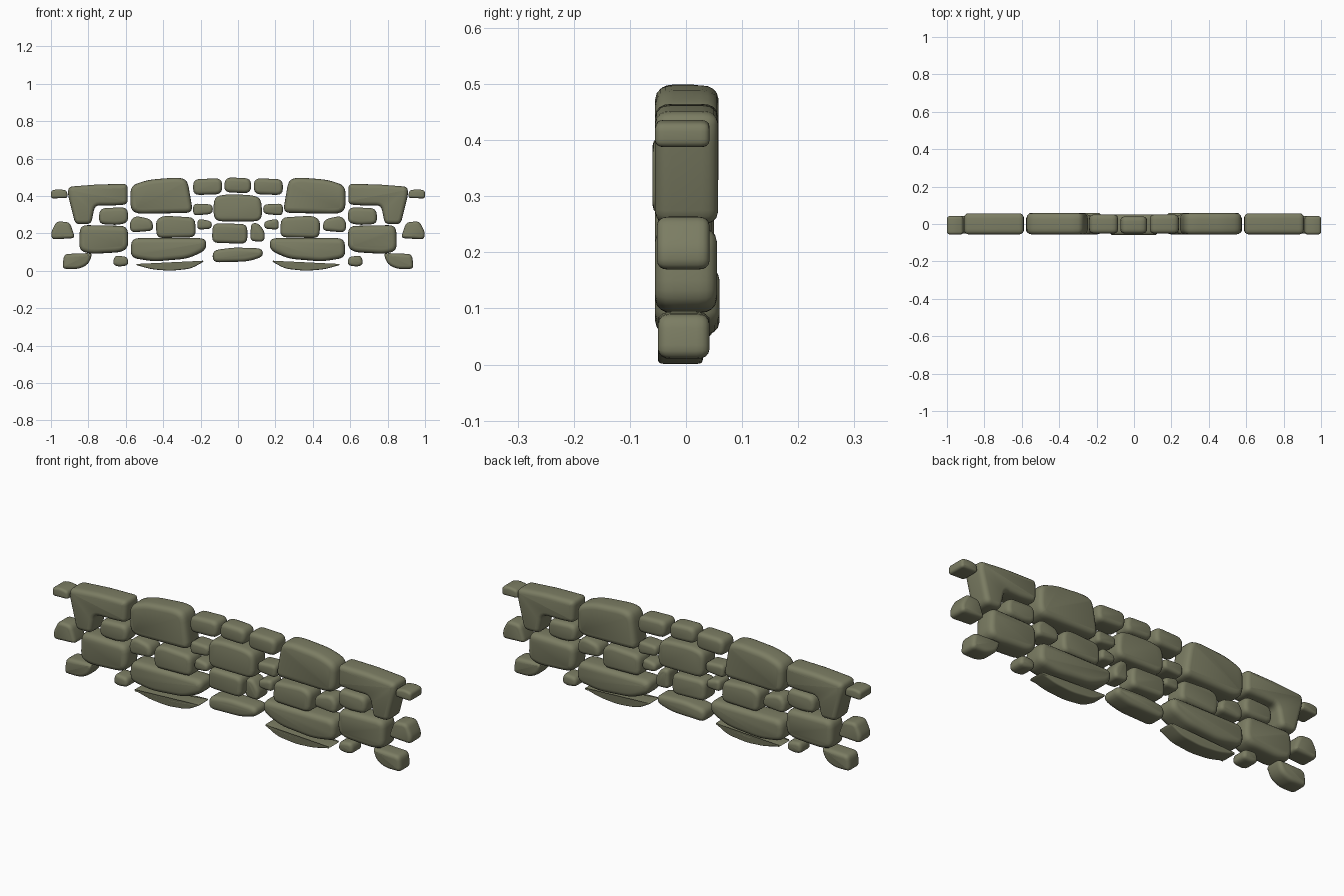
import bpy, bmesh
from mathutils import Vector

mat = bpy.data.materials.new("mossy_stone")
mat.diffuse_color = (0.20, 0.205, 0.125, 1)


def rounded(points, radius):
    """Round each corner of an outline with a short quadratic curve."""
    pts, out = [Vector(p) for p in points], []
    for i, p in enumerate(pts):
        a, b = pts[i - 1] - p, pts[(i + 1) % len(pts)] - p
        s = p + a.normalized() * min(radius, a.length * 0.45)
        e = p + b.normalized() * min(radius, b.length * 0.45)
        for k in range(5):
            t = k / 4
            out.append(s * (1 - t) ** 2 + p * 2 * t * (1 - t) + e * t * t)
    return out


def stone(name, points, y0=-0.05, y1=0.05, radius=0.035, edge=0.02, mirror=False):
    """Pillow-edged stone; points are (x, z), clockwise seen from the front."""
    for side in ((1, -1) if mirror else (1,)):
        loop = rounded(points, radius)
        n = len(loop)
        normals = []
        for i in range(n):
            t = (loop[(i + 1) % n] - loop[i - 1]).normalized()
            normals.append(Vector((t.y, -t.x)))
        # (inset, depth) profile running from front to back
        prof = [(1, 0), (0.55, 0.12), (0.25, 0.38), (0.07, 0.75), (0, 1.3)]
        rings = [(a * edge, y0 + b * edge) for a, b in prof]
        rings += [(a * edge, y1 - b * edge) for a, b in reversed(prof)]
        bm = bmesh.new()
        vs = [[bm.verts.new((side * (p.x + m.x * d), y, p.y + m.y * d))
               for p, m in zip(loop, normals)] for d, y in rings]
        for r, q in zip(vs, vs[1:]):
            for i in range(n):
                j = (i + 1) % n
                bm.faces.new((r[i], r[j], q[j], q[i]))
        bm.faces.new(vs[0])
        bm.faces.new(vs[-1])
        bmesh.ops.recalc_face_normals(bm, faces=bm.faces)
        me = bpy.data.meshes.new(name)
        bm.to_mesh(me)
        bm.free()
        me.materials.append(mat)
        suffix = ("_right" if side > 0 else "_left") if mirror else ""
        ob = bpy.data.objects.new(name + suffix, me)
        bpy.context.collection.objects.link(ob)
        bpy.ops.object.select_all(action='DESELECT')
        ob.select_set(True)
        bpy.context.view_layer.objects.active = ob
        bpy.ops.object.shade_smooth_by_angle(angle=0.8)


# Middle column
stone("cap_middle", [(-0.075, 0.42), (-0.07, 0.50), (0.07, 0.495), (0.07, 0.415)], -0.05, 0.04)
stone("cap_side", [(0.085, 0.41), (0.085, 0.495), (0.24, 0.49), (0.24, 0.405)], -0.05, 0.05, mirror=True)
stone("keystone", [(-0.13, 0.265), (-0.13, 0.395), (-0.06, 0.41), (0.08, 0.405),
                   (0.125, 0.385), (0.13, 0.265)], -0.06, 0.05, 0.045)
stone("lower_middle", [(-0.14, 0.15), (-0.135, 0.255), (0.05, 0.25), (0.05, 0.145)], -0.05, 0.05)
stone("lower_wedge", [(0.065, 0.16), (0.07, 0.255), (0.11, 0.255), (0.145, 0.205), (0.14, 0.155)],
      -0.045, 0.045, 0.025, 0.016)
stone("base_middle", [(-0.135, 0.045), (-0.135, 0.11), (-0.02, 0.125), (0.13, 0.12),
                      (0.135, 0.075), (0.05, 0.05)], -0.05, 0.05)
stone("chip_upper", [(0.135, 0.305), (0.135, 0.355), (0.24, 0.36), (0.24, 0.295)],
      -0.045, 0.045, 0.025, 0.015, True)
stone("chip_lower", [(0.14, 0.225), (0.14, 0.265), (0.215, 0.28), (0.22, 0.22)],
      -0.045, 0.045, 0.025, 0.015, True)

# Mirrored inner stones
stone("large_top", [(0.24, 0.31), (0.27, 0.485), (0.32, 0.50), (0.48, 0.487),
                    (0.575, 0.455), (0.575, 0.33), (0.54, 0.305)], -0.055, 0.058, 0.04, 0.025, True)
stone("middle_block", [(0.225, 0.18), (0.23, 0.285), (0.40, 0.295), (0.44, 0.27), (0.435, 0.175)],
      -0.055, 0.05, mirror=True)
stone("middle_small", [(0.45, 0.215), (0.46, 0.275), (0.55, 0.295), (0.58, 0.26), (0.575, 0.205)],
      -0.05, 0.045, 0.03, 0.018, True)
stone("long_base", [(0.17, 0.11), (0.17, 0.175), (0.57, 0.175), (0.575, 0.07), (0.45, 0.05),
                    (0.27, 0.065)], -0.055, 0.06, 0.04, 0.025, True)
stone("sliver_base", [(0.17, 0.057), (0.34, 0.038), (0.56, 0.035), (0.46, 0.008),
                      (0.36, 0.0), (0.25, 0.012)], -0.05, 0.03, 0.03, 0.007, True)

# Mirrored outer stones
stone("corner_cap", [(0.59, 0.355), (0.59, 0.465), (0.75, 0.462), (0.905, 0.45), (0.91, 0.41), (0.87, 0.25),
                     (0.785, 0.25), (0.765, 0.35), (0.66, 0.35)], -0.055, 0.057, 0.025, 0.022, True)
stone("corner_fill", [(0.585, 0.26), (0.59, 0.34), (0.74, 0.335), (0.745, 0.25), (0.64, 0.245)],
      -0.05, 0.045, mirror=True)
stone("outer_block", [(0.585, 0.13), (0.59, 0.24), (0.845, 0.245), (0.85, 0.11), (0.79, 0.09),
                      (0.62, 0.10)], -0.055, 0.055, 0.04, 0.025, True)
stone("end_top", [(0.91, 0.39), (0.915, 0.43), (0.96, 0.437), (1.0, 0.43), (1.0, 0.387)],
      -0.055, 0.042, 0.015, 0.012, True)
stone("end_middle", [(0.87, 0.175), (0.90, 0.26), (0.97, 0.265), (1.0, 0.205), (0.995, 0.168)],
      -0.052, 0.042, 0.022, 0.016, True)
stone("end_base", [(0.78, 0.085), (0.79, 0.095), (0.93, 0.09), (0.94, 0.01), (0.85, 0.01), (0.80, 0.035)],
      -0.05, 0.042, 0.025, 0.018, True)
stone("base_chip", [(0.585, 0.03), (0.59, 0.075), (0.66, 0.082), (0.67, 0.035), (0.64, 0.022)],
      -0.045, 0.04, 0.022, 0.016, True)
